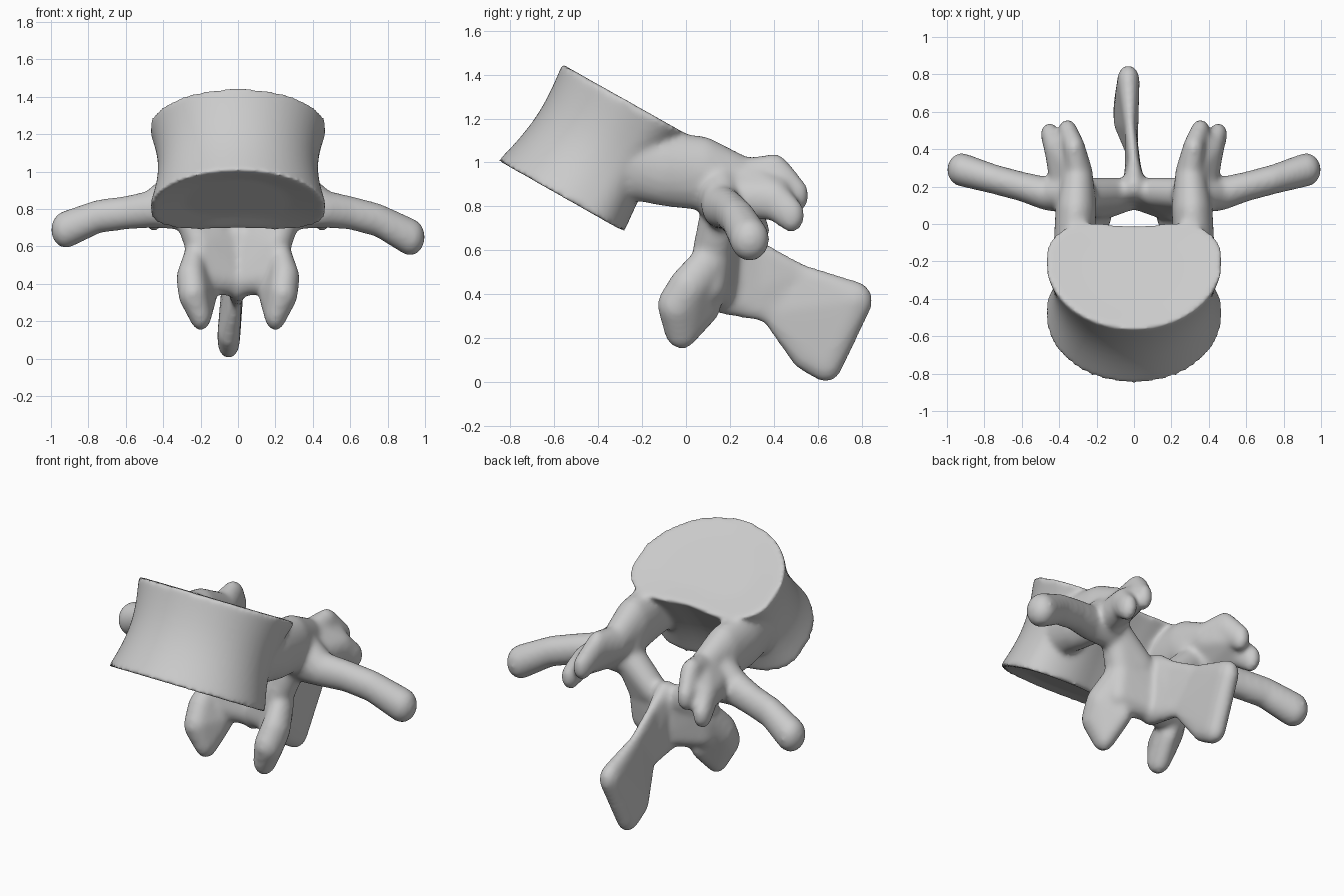
import bpy, bmesh, math
from mathutils import Vector, Matrix

cube = bpy.data.objects.get("Cube")
if cube:
    bpy.data.objects.remove(cube)

GREY = (0.6, 0.6, 0.6, 1)
bone = bpy.data.materials.new("bone_grey")
bone.use_nodes = True
bone.diffuse_color = GREY
bone.node_tree.nodes["Principled BSDF"].inputs["Base Color"].default_value = GREY

bm = bmesh.new()


def hull(*balls, side=1):
    """Convex skin around ellipsoids given as (radii, x, y, z)."""
    part = bmesh.new()
    for radii, x, y, z in balls:
        place = Matrix.Translation((x * side, y, z)) @ Matrix.Diagonal((*radii, 1))
        bmesh.ops.create_icosphere(part, subdivisions=3, radius=1, matrix=place)
    bmesh.ops.delete(part, geom=part.faces[:] + part.edges[:], context='EDGES_FACES')
    result = bmesh.ops.convex_hull(part, input=part.verts[:])
    loose = {g for g in result["geom_interior"] if isinstance(g, bmesh.types.BMVert)}
    bmesh.ops.delete(part, geom=list(loose), context='VERTS')
    mesh = bpy.data.meshes.new("part")
    part.to_mesh(mesh)
    part.free()
    bm.from_mesh(mesh)
    bpy.data.meshes.remove(mesh)


def chain(*balls, side=1):
    """Limb made of hulls between neighbouring ellipsoids."""
    for first, second in zip(balls, balls[1:]):
        hull(first, second, side=side)


# Vertebral body: kidney outline lofted along a tilted axis, with a waist
def outline(t):
    c, s = math.cos(t), math.sin(t)
    if s < 0:
        return 0.465 * c, 0.08 + 0.41 * s
    x = 0.465 * math.copysign(abs(c) ** 0.8, c)
    return x, 0.08 + 0.26 * s ** 0.65 - 0.04 * math.exp(-(x / 0.17) ** 2)


low, high = Vector((0, -0.565, 0.84)), Vector((0, -0.27, 1.285))
back, up = Vector((0, 0.87, -0.49)), Vector((0, 0.49, 0.87))
SIDES, STEPS = 56, 10
sections = [(i / STEPS, 1.02 - 0.1 * math.sin(math.pi * i / STEPS), 0) for i in range(STEPS + 1)]
sections = [(0, 0.6, 0.025)] + sections + [(1, 0.6, -0.01)]
rings = []
for f, scale, dish in sections:
    ring = []
    for i in range(SIDES):
        x, v = outline(2 * math.pi * i / SIDES)
        ring.append(bm.verts.new(low.lerp(high, f) + Vector((x * scale, 0, 0)) + back * v * scale + up * dish))
    rings.append(ring)
for a, b in zip(rings, rings[1:]):
    for i in range(SIDES):
        j = (i + 1) % SIDES
        bm.faces.new((a[i], a[j], b[j], b[i]))
bm.faces.new(rings[0][::-1])
bm.faces.new(rings[-1])

# Ellipsoid radii shared by the processes
STOUT = (0.11, 0.1, 0.17)
BROAD = (0.08, 0.09, 0.1)
KNOB = (0.06, 0.08, 0.09)
SLIM = (0.05, 0.06, 0.08)
BLADE = (0.03, 0.05, 0.05)

for side in (1, -1):
    # Pedicle and side mass
    pedicle = STOUT, 0.31, 0.08, 0.95
    side_mass = STOUT, 0.31, 0.16, 0.86
    chain((STOUT, 0.31, -0.25, 1), (STOUT, 0.32, -0.1, 0.97), pedicle, side_mass, side=side)

    # Upper joint process: a medial blade and an outer knob, webbed together
    neck = BROAD, 0.3, 0.27, 0.92
    crest = KNOB, 0.32, 0.4, 0.95
    inner_tip = SLIM, 0.355, 0.5, 0.85
    root = BROAD, 0.37, 0.23, 0.84
    web = KNOB, 0.42, 0.4, 0.83
    outer_tip = SLIM, 0.45, 0.48, 0.76
    chain(pedicle, neck, crest, inner_tip, side=side)
    chain(side_mass, root, web, outer_tip, side=side)
    hull(neck, root, web, (SLIM, 0.34, 0.44, 0.88), side=side)

    # Transverse process, one side hanging a little lower
    drop = 0.02 * side
    chain(side_mass, (BROAD, 0.46, 0.16, 0.8), (KNOB, 0.6, 0.2, 0.78),
          (KNOB, 0.75, 0.24, 0.75 - drop / 2), (BROAD, 0.92, 0.29, 0.67 - drop), side=side)

    # Lamina
    pillar = BROAD, 0.2, 0.12, 0.6
    shoulder = BROAD, 0.2, 0.1, 0.45
    hull((BROAD, 0.27, 0.16, 0.8), pillar, (KNOB, 0.1, 0.17, 0.65), side=side)
    hull(pillar, shoulder, (SLIM, 0, 0.2, 0.65), (KNOB, 0, 0.16, 0.42), side=side)

    # Lower joint process
    facet = BROAD, 0.25, 0.01, 0.43
    inside = KNOB, 0.17, 0.08, 0.35
    hull((KNOB, 0.23, 0.1, 0.54), facet, inside, side=side)
    hull(facet, inside, (BROAD, 0.24, -0.04, 0.35), (KNOB, 0.2, -0.02, 0.24), side=side)

# Spinous process: thin blade flaring at the root and thick at the end
ridge = BLADE, 0, 0.32, 0.6
keel = BLADE, -0.01, 0.38, 0.32
saddle = BLADE, -0.02, 0.52, 0.49
hull((KNOB, 0, 0.2, 0.65), (KNOB, 0, 0.16, 0.4), ridge, keel)
hull(ridge, (SLIM, 0, 0.2, 0.4), saddle, keel)
hull(saddle, keel, (KNOB, -0.03, 0.77, 0.37), (KNOB, -0.05, 0.635, 0.09), (KNOB, -0.05, 0.55, 0.14))

# Fuse all parts into one smooth bone
bmesh.ops.recalc_face_normals(bm, faces=bm.faces[:])
mesh = bpy.data.meshes.new("vertebra")
bm.to_mesh(mesh)
bm.free()
mesh.materials.append(bone)
vertebra = bpy.data.objects.new("vertebra", mesh)
bpy.context.collection.objects.link(vertebra)
remesh = vertebra.modifiers.new("fuse", 'REMESH')
remesh.mode = 'VOXEL'
remesh.voxel_size = 0.014
remesh.use_smooth_shade = True
soften = vertebra.modifiers.new("soften", 'SMOOTH')
soften.factor = 0.5
soften.iterations = 14
bpy.ops.object.select_all(action='DESELECT')
vertebra.select_set(True)
bpy.context.view_layer.objects.active = vertebra
bpy.ops.object.convert(target='MESH')
bpy.ops.object.shade_smooth()
